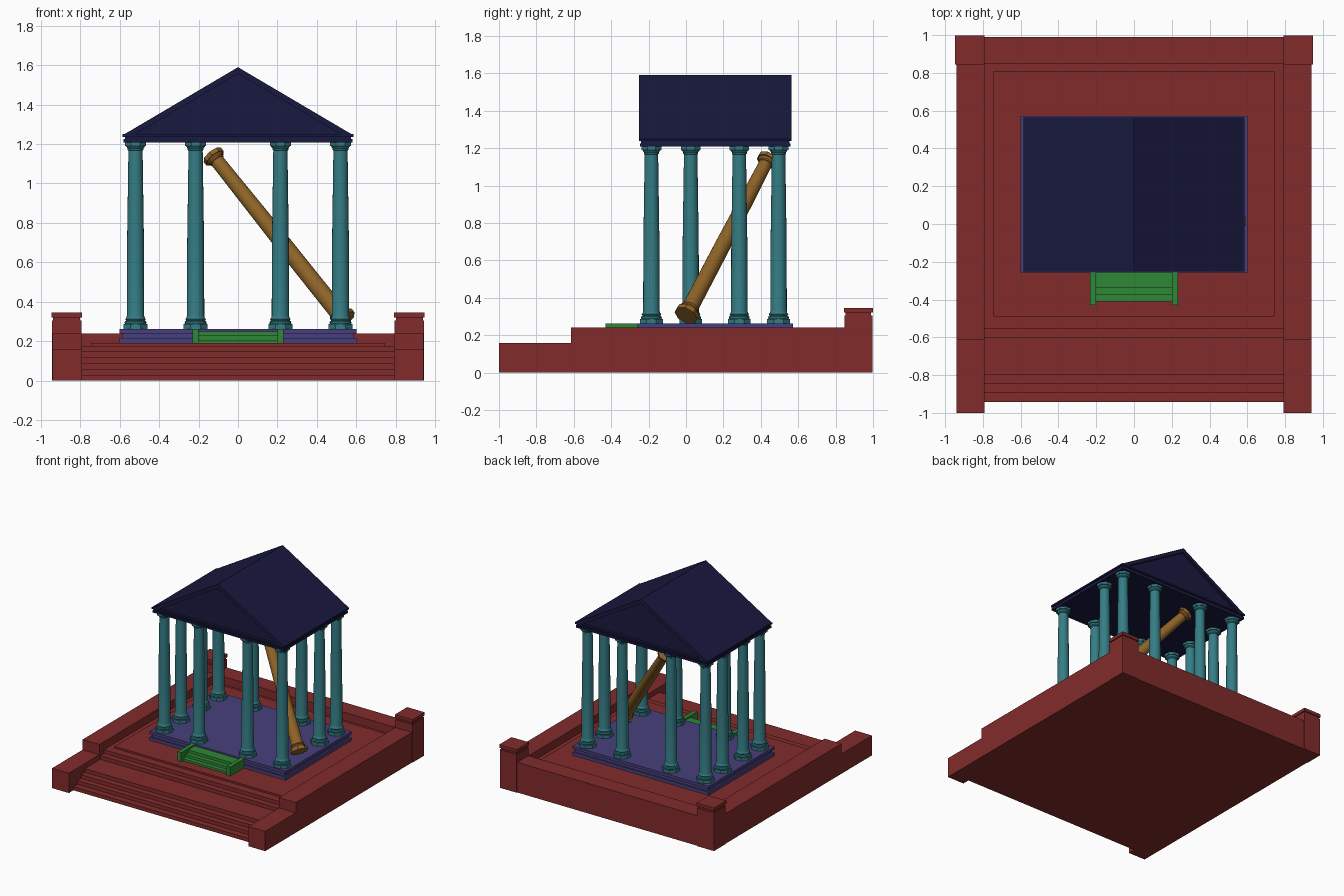
import bpy, bmesh, math
from mathutils import Vector, Matrix

if "Cube" in bpy.data.objects:
    bpy.data.objects.remove(bpy.data.objects["Cube"])


def mat(name, c):
    m = bpy.data.materials.new(name)
    m.diffuse_color = (*c, 1)
    m.use_nodes = True
    m.node_tree.nodes["Principled BSDF"].inputs["Base Color"].default_value = m.diffuse_color
    return m


RED = mat("red_stone", (.223, .024, .024))
NAVY = mat("navy_roof", (.0095, .0095, .05))
TEAL = mat("teal_column", (.035, .205, .235))
PURPLE = mat("purple_floor", (.064, .051, .205))
GREEN = mat("green_step", (.027, .243, .037))
BROWN = mat("brown_column", (.27, .125, .02))


def finish(name, bm, m):
    bmesh.ops.recalc_face_normals(bm, faces=bm.faces)
    me = bpy.data.meshes.new(name)
    bm.to_mesh(me)
    bm.free()
    me.materials.append(m)
    ob = bpy.data.objects.new(name, me)
    bpy.context.collection.objects.link(ob)
    return ob


def add_box(bm, x0, x1, y0, y1, z0, z1):
    s = Matrix.Diagonal((x1 - x0, y1 - y0, z1 - z0, 1))
    t = Matrix.Translation(((x0 + x1) / 2, (y0 + y1) / 2, (z0 + z1) / 2))
    bmesh.ops.create_cube(bm, size=1, matrix=t @ s)


def box(name, m, *b):
    bm = bmesh.new()
    add_box(bm, *b)
    return finish(name, bm, m)


def extrude(name, m, pts, axis, a, b):
    # extrude a profile along x (points are y, z) or y (points are x, z)
    bm = bmesh.new()
    f = (lambda p, t: (t, p[0], p[1])) if axis == 'x' else (lambda p, t: (p[0], t, p[1]))
    face = bm.faces.new([bm.verts.new(f(p, a)) for p in pts])
    r = bmesh.ops.extrude_face_region(bm, geom=[face])
    d = Vector((b - a, 0, 0) if axis == 'x' else (0, b - a, 0))
    bmesh.ops.translate(bm, vec=d, verts=[v for v in r['geom'] if isinstance(v, bmesh.types.BMVert)])
    # keep both end caps
    if not any(all(abs((v.co.x if axis == 'x' else v.co.y) - a) < 1e-6 for v in q.verts) for q in bm.faces):
        bm.faces.new([v for v in bm.verts][:len(pts)])
    return finish(name, bm, m)


# terrace: front steps, landing, second steps, floor
H = .0293
stairs = [(-.942, 0), (-.942, H), (-.892, H), (-.892, 2*H), (-.846, 2*H), (-.846, 3*H), (-.798, 3*H),
          (-.798, 4*H), (-.602, 4*H), (-.602, 5*H), (-.555, 5*H), (-.555, 6*H), (.86, 6*H), (.86, 0)]
extrude("terrace_with_steps", RED, stairs, 'x', -.8, .8)
box("inner_paving", RED, -.745, .745, -.49, .81, .17, .19)
box("back_wall", RED, -.8, .8, .85, .99, 0, .24)

# side walls stepping down to the front, and rear corner posts
for s, side in ((-1, "left"), (1, "right")):
    xs = sorted((s * .792, s * .94))
    wall = [(-1, 0), (-1, .158), (-.615, .158), (-.615, .24), (.99, .24), (.99, 0)]
    extrude(side + "_wall", RED, wall, 'x', *xs)
    bm = bmesh.new()
    for o, z0, z1 in ((0, 0, .305), (-.006, .305, .32), (.003, .32, .345)):
        a, b = sorted((s * (.795 - o), s * (.944 + o)))
        add_box(bm, a, b, .848 - o, .996 + o, z0, z1)
    finish(side + "_corner_post", bm, RED)

# temple floor: three slabs
CY = .157
bm = bmesh.new()
for w, z0, z1 in ((.6, .18, .215), (.587, .215, .24), (.6, .24, .262)):
    add_box(bm, -w, w, CY - w + .185, CY + w - .185, z0, z1)
finish("temple_floor", bm, PURPLE)

# small entry steps with cheek blocks
extrude("entry_steps", GREEN, [(-.41, .18), (-.41, .207), (-.375, .207), (-.375, .228), (-.34, .228),
        (-.34, .25), (-.25, .25), (-.25, .18)], 'x', -.2, .2)
for s, side in ((-1, "left"), (1, "right")):
    box(side + "_entry_cheek", GREEN, *sorted((s * .2, s * .232)), -.43, -.25, .18, .262)


def add_octagon(bm, r, z0, z1):
    t = Matrix.Translation((0, 0, (z0 + z1) / 2)) @ Matrix.Rotation(math.pi / 8, 4, 'Z')
    R = r / math.cos(math.pi / 8)
    bmesh.ops.create_cone(bm, cap_ends=True, segments=8, radius1=R, radius2=R, depth=z1 - z0, matrix=t)


# column: octagonal plinth and abacus, turned rings and tapering shaft
def column(name, m, p0, p1, n=20):
    p0, p1 = Vector(p0), Vector(p1)
    L = (p1 - p0).length
    prof = [(.053, .025), (.056, .032), (.053, .041), (.047, .045), (.052, .052), (.046, .06),
            (.044, .07), (.043, L * .45), (.036, L - .045), (.04, L - .042), (.04, L - .034), (.049, L - .022)]
    bm = bmesh.new()
    add_octagon(bm, .061, 0, .026)
    add_octagon(bm, .053, L - .023, L)
    rings = [[bm.verts.new((r * math.cos(2 * math.pi * i / n), r * math.sin(2 * math.pi * i / n), z))
              for i in range(n)] for r, z in prof]
    for a, b in zip(rings, rings[1:]):
        for i in range(n):
            bm.faces.new((a[i], a[(i + 1) % n], b[(i + 1) % n], b[i]))
    bm.faces.new(rings[0])
    bm.faces.new(rings[-1])
    ob = finish(name, bm, m)
    ob.matrix_world = Matrix.Translation(p0) @ (p1 - p0).to_track_quat('Z', 'Y').to_matrix().to_4x4()
    bpy.context.view_layer.objects.active = ob
    ob.select_set(True)
    bpy.ops.object.shade_smooth_by_angle(angle=math.radians(35))
    ob.select_set(False)


XS, YS = (-.52, -.215, .215, .52), (-.185, .025, .285, .495)
for i, x in enumerate(XS):
    for j, y in enumerate(YS):
        if (i in (0, 3) or j in (0, 3)) and (i, j) != (3, 1):
            column(f"column_{i}_{j}", TEAL, (x, y, .26), (x, y, 1.212))
column("toppled_column", BROWN, (.54, 0, .305), (-.13, .44, 1.145))

# roof: entablature layers, recessed gable body, sloping roof slabs
bm = bmesh.new()
for w, z0, z1 in ((.58, 1.208, 1.225), (.574, 1.225, 1.237), (.585, 1.237, 1.25)):
    add_box(bm, -w, w, CY - w + .177, CY + w - .177, z0, z1)
finish("entablature", bm, NAVY)
Y0, Y1 = CY - .408, CY + .408
extrude("gable_body", NAVY, [(-.56, 1.245), (.56, 1.245), (0, 1.575)], 'y', Y0 + .02, Y1 - .02)
extrude("roof_slabs", NAVY, [(-.585, 1.245), (0, 1.59), (.585, 1.245), (.53, 1.245), (0, 1.557), (-.53, 1.245)],
        'y', Y0, Y1)
